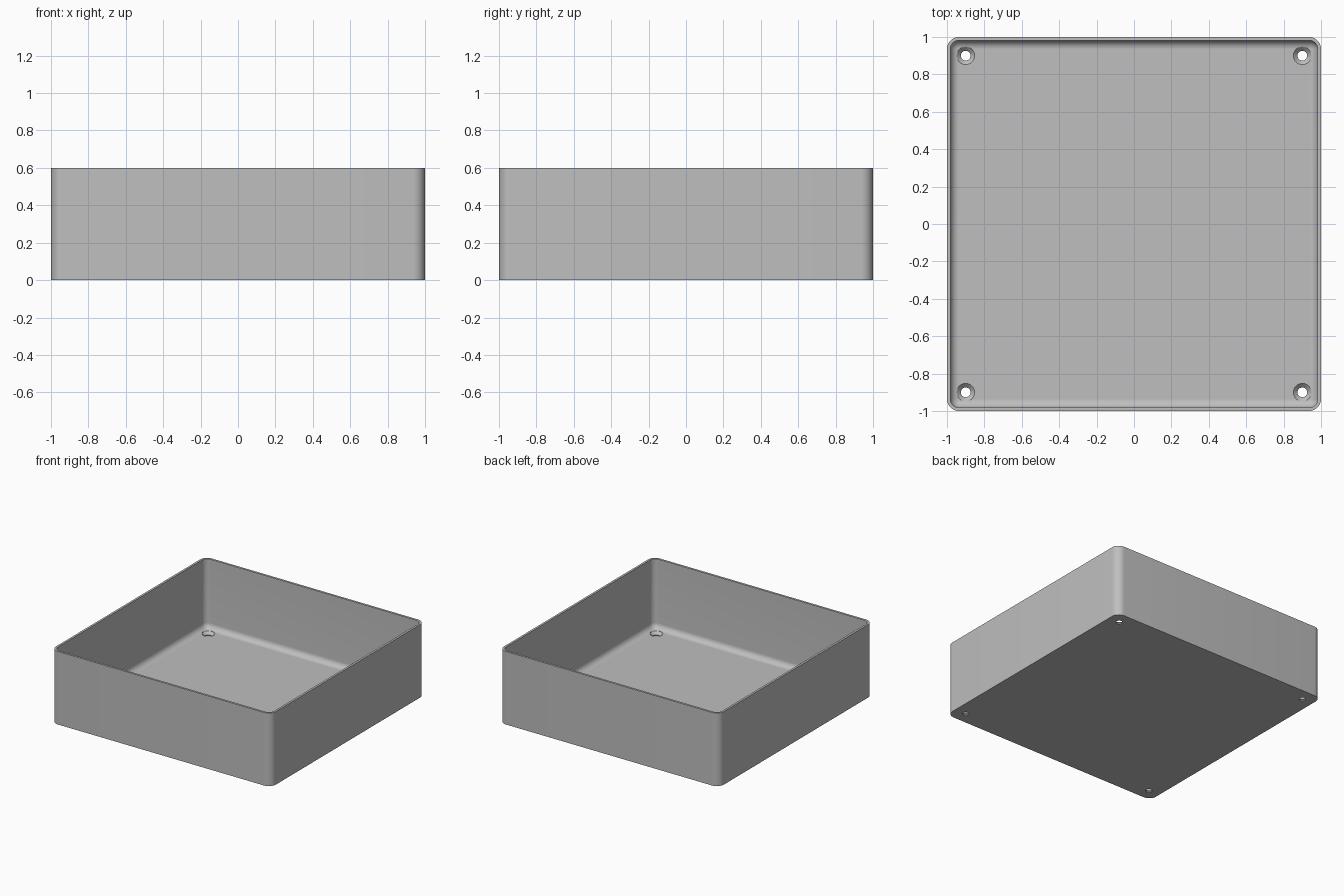
import bpy, bmesh, math

cube = bpy.data.objects.get("Cube")
if cube:
    bpy.data.objects.remove(cube)

HEIGHT, WALL, FLOOR = 0.6, 0.018, 0.03
CORNER, FILLET = 0.065, 0.046
HOLE, SINK, HOLE_POS = 0.026, 0.048, 0.9
STEPS = 10

grey = bpy.data.materials.new("Light grey")
grey.use_nodes = True
colour = (0.52, 0.52, 0.52, 1)
grey.diffuse_color = colour
grey.node_tree.nodes["Principled BSDF"].inputs["Base Color"].default_value = colour


def make_object(name, bm):
    bmesh.ops.recalc_face_normals(bm, faces=bm.faces)
    mesh = bpy.data.meshes.new(name)
    bm.to_mesh(mesh)
    bm.free()
    mesh.materials.append(grey)
    obj = bpy.data.objects.new(name, mesh)
    bpy.context.collection.objects.link(obj)
    return obj


def loft(bm, rings):
    """Skin a stack of closed loops and cap both ends."""
    rings = [[bm.verts.new(p) for p in ring] for ring in rings]
    for low, high in zip(rings, rings[1:]):
        for i in range(len(low)):
            j = (i + 1) % len(low)
            bm.faces.new((low[i], low[j], high[j], high[i]))
    bm.faces.new(rings[0])
    bm.faces.new(rings[-1])


def rounded_square(inset, z):
    centre, radius = 1 - CORNER, CORNER - inset
    points = []
    for quarter in range(4):
        mid = math.radians(45 + 90 * quarter)
        cx = math.copysign(centre, math.cos(mid))
        cy = math.copysign(centre, math.sin(mid))
        for k in range(STEPS + 1):
            a = math.pi / 2 * (quarter + k / STEPS)
            points.append((cx + radius * math.cos(a), cy + radius * math.sin(a), z))
    return points


def circle(x, y, radius, z, sides=32):
    angles = [math.tau * k / sides for k in range(sides)]
    return [(x + radius * math.cos(a), y + radius * math.sin(a), z) for a in angles]


# Tray: outer wall, rim, inner wall, rounded inner floor edge
profile = [(0, 0), (0, HEIGHT), (WALL, HEIGHT)]
for k in range(STEPS + 1):
    a = math.pi / 2 * k / STEPS
    profile.append((WALL + FILLET * (1 - math.cos(a)),
                    FLOOR + FILLET * (1 - math.sin(a))))
bm = bmesh.new()
loft(bm, [rounded_square(inset, z) for inset, z in profile])
tray = make_object("open_tray", bm)

# Countersunk screw holes in the floor corners
bm = bmesh.new()
for x in (-HOLE_POS, HOLE_POS):
    for y in (-HOLE_POS, HOLE_POS):
        stack = [(HOLE, -0.1), (HOLE, FLOOR - (SINK - HOLE)),
                 (SINK, FLOOR), (SINK, FLOOR + 0.1)]
        loft(bm, [circle(x, y, radius, z) for radius, z in stack])
cutter = make_object("screw_hole_cutter", bm)
cutter.hide_render = True

cut = tray.modifiers.new("Screw holes", "BOOLEAN")
cut.operation = "DIFFERENCE"
cut.solver = "EXACT"
cut.object = cutter

# Apply the cut, drop the cutter and smooth the rounded surfaces
bpy.ops.object.select_all(action="DESELECT")
tray.select_set(True)
bpy.context.view_layer.objects.active = tray
bpy.ops.object.modifier_apply(modifier=cut.name)
bpy.data.objects.remove(cutter)
bpy.ops.object.shade_smooth_by_angle(angle=math.radians(30))
